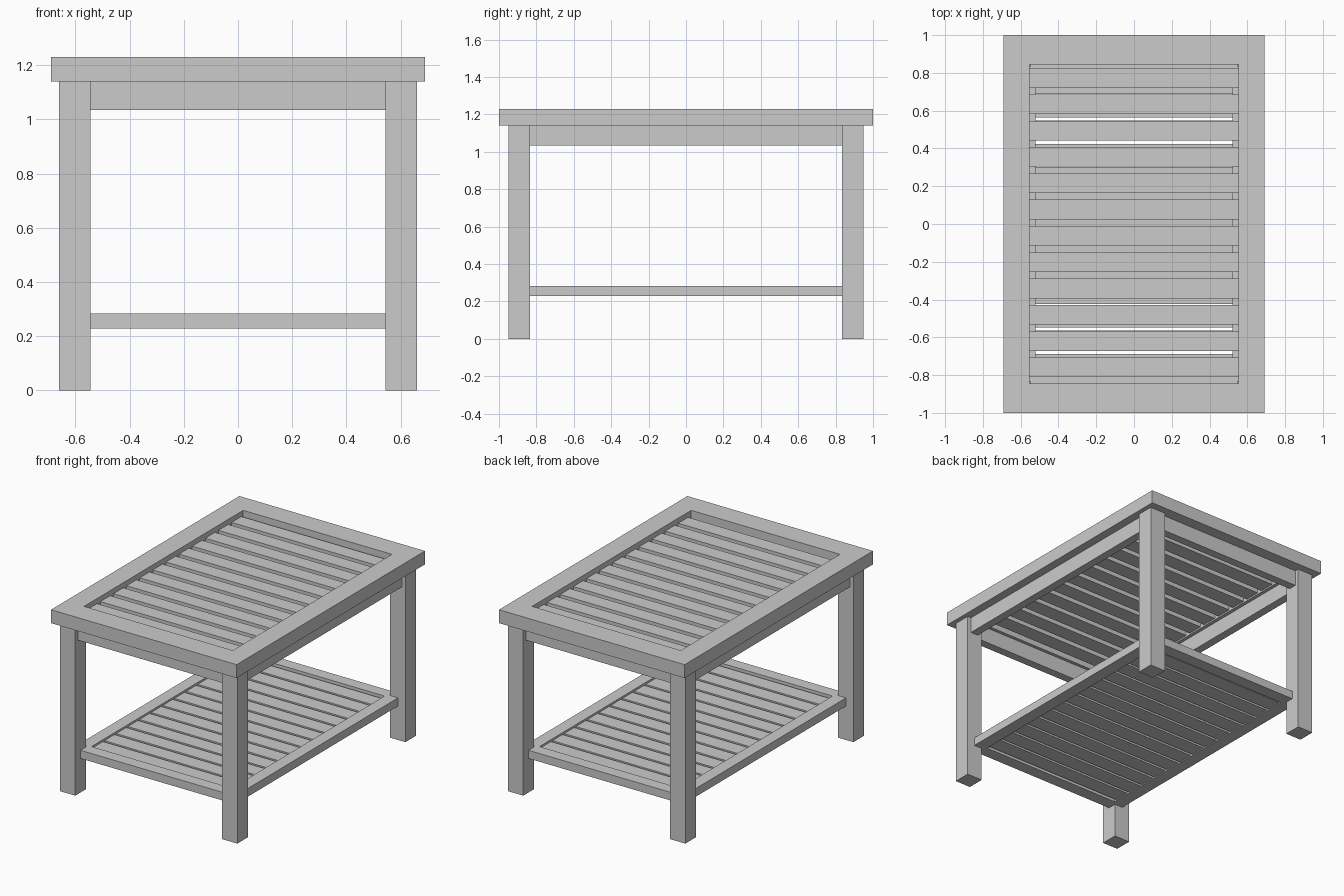
import bpy, bmesh
from mathutils import Matrix, Vector

if "Cube" in bpy.data.objects:
    bpy.data.objects.remove(bpy.data.objects["Cube"])


def add_box(bm, lo, hi):
    lo, hi = Vector(lo), Vector(hi)
    size = hi - lo
    m = Matrix.Translation((lo + hi) / 2) @ Matrix.Diagonal((*size, 1))
    bmesh.ops.create_cube(bm, size=1, matrix=m)


def finish(name, bm):
    me = bpy.data.meshes.new(name)
    bm.to_mesh(me)
    bm.free()
    ob = bpy.data.objects.new(name, me)
    bpy.context.collection.objects.link(ob)
    return ob


def box(name, lo, hi):
    bm = bmesh.new()
    add_box(bm, lo, hi)
    return finish(name, bm)


def frame(name, outer, inner, z0, z1):
    """Rectangular ring: inset a flat plate, drop the middle, extrude upward."""
    bm = bmesh.new()
    rings = [[bm.verts.new((sx * x, sy * y, z0)) for sx, sy in
              ((-1, -1), (1, -1), (1, 1), (-1, 1))] for x, y in (outer, inner)]
    o, i = rings
    faces = [bm.faces.new((o[k], o[(k + 1) % 4], i[(k + 1) % 4], i[k])) for k in range(4)]
    ext = bmesh.ops.extrude_face_region(bm, geom=faces, use_keep_orig=True)
    bmesh.ops.translate(bm, vec=(0, 0, z1 - z0),
                        verts=[v for v in ext["geom"] if isinstance(v, bmesh.types.BMVert)])
    bmesh.ops.recalc_face_normals(bm, faces=bm.faces)
    return finish(name, bm)


def slats(name, count, pitch, width, half_x, z0, z1, y_mid=0.0):
    bm = bmesh.new()
    for k in range(count):
        y = y_mid + (k - (count - 1) / 2) * pitch
        add_box(bm, (-half_x, y - width / 2, z0), (half_x, y + width / 2, z1))
    return finish(name, bm)


# Table top: frame with recessed slats
frame("top_frame", (0.69, 1.0), (0.553, 0.845), 1.14, 1.23)
slats("top_slats", 12, 0.1393, 0.104, 0.553, 1.15, 1.196, 0.007)

# Legs and aprons
for sy, end in ((-1, "front"), (1, "back")):
    for sx, side in ((-1, "left"), (1, "right")):
        x, y = sx * 0.6025, sy * 0.8925
        box(f"{end}_{side}_leg", (x - 0.0575, y - 0.0575, 0), (x + 0.0575, y + 0.0575, 1.14))
    y = sy * 0.895
    box(f"{end}_apron", (-0.545, y - 0.028, 1.035), (0.545, y + 0.028, 1.14))
for sx, side in ((-1, "left"), (1, "right")):
    x = sx * 0.605
    box(f"{side}_apron", (x - 0.028, -0.835, 1.035), (x + 0.028, 0.835, 1.14))

# Lower shelf: frame with narrow-gap slats
frame("shelf_frame", (0.605, 0.893), (0.522, 0.81), 0.228, 0.283)
slats("shelf_slats", 13, 0.1237, 0.107, 0.522, 0.235, 0.27)
